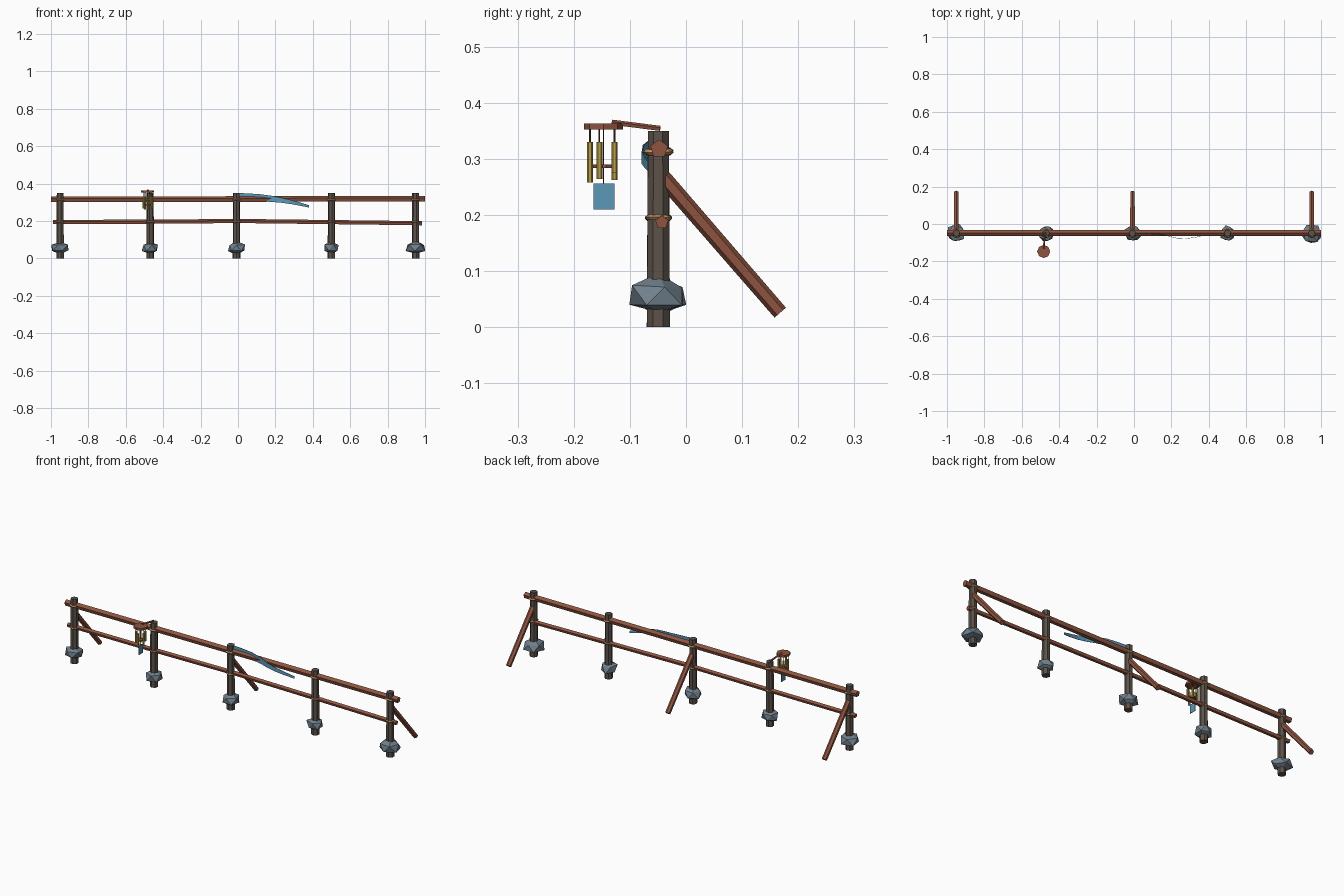
import bpy, bmesh, math, random
from mathutils import Vector, Matrix

if "Cube" in bpy.data.objects:
    bpy.data.objects.remove(bpy.data.objects["Cube"])

random.seed(4)


def mat(name, r, g, b):
    m = bpy.data.materials.new(name)
    lin = [(c / 255 / 12.92) if c < 11 else ((c / 255 + 0.055) / 1.055) ** 2.4 for c in (r, g, b)]
    m.diffuse_color = (*lin, 1)
    m.use_nodes = True
    m.node_tree.nodes["Principled BSDF"].inputs["Base Color"].default_value = m.diffuse_color
    return m


POST = mat("weathered wood", 92, 82, 74)
RAIL = mat("red brown wood", 142, 84, 64)
ROCK = mat("slate stone", 112, 128, 140)
ROPE = mat("tan rope", 192, 146, 96)
BRASS = mat("brass", 184, 160, 72)
CLOTH = mat("blue cloth", 92, 152, 184)
CORD = mat("dark cord", 90, 62, 48)


def finish(name, bm, material):
    bmesh.ops.recalc_face_normals(bm, faces=bm.faces)
    me = bpy.data.meshes.new(name)
    bm.to_mesh(me)
    bm.free()
    me.materials.append(material)
    ob = bpy.data.objects.new(name, me)
    bpy.context.collection.objects.link(ob)
    return ob


def rod(name, a, b, r1, r2, sides, material, turn=0.0):
    """Flat-sided rod from point a to point b."""
    a, b = Vector(a), Vector(b)
    d = b - a
    bm = bmesh.new()
    m = (Matrix.Translation((a + b) / 2) @ d.to_track_quat('Z', 'Y').to_matrix().to_4x4()
         @ Matrix.Rotation(turn, 4, 'Z'))
    bmesh.ops.create_cone(bm, cap_ends=True, segments=sides, radius1=r1, radius2=r2,
                          depth=d.length, matrix=m)
    return finish(name, bm, material)


def poly_rail(name, pts, radius, sides=5):
    """Rail along x, one pentagon section per point."""
    bm = bmesh.new()
    rings = []
    for x, y, z in pts:
        rings.append([bm.verts.new((x, y + radius * math.sin(k * math.tau / sides),
                                    z + radius * math.cos(k * math.tau / sides)))
                      for k in range(sides)])
    for p, q in zip(rings, rings[1:]):
        for k in range(sides):
            n = (k + 1) % sides
            bm.faces.new((p[k], p[n], q[n], q[k]))
    bm.faces.new(rings[0])
    bm.faces.new(rings[-1])
    return finish(name, bm, RAIL)


def lashing(name, x, y, z, major, minor):
    bpy.ops.mesh.primitive_torus_add(location=(x, y, z), major_segments=8, minor_segments=4,
                                     major_radius=major, minor_radius=minor,
                                     rotation=(random.uniform(-.1, .1), random.uniform(-.1, .1), 0))
    ob = bpy.context.object
    ob.name = name
    ob.data.materials.append(ROPE)


def rock(name, x, y, z, r):
    bm = bmesh.new()
    bmesh.ops.create_icosphere(bm, subdivisions=1, radius=1)
    spin = Matrix.Rotation(random.uniform(0, 6), 3, 'Z')
    for v in bm.verts:
        p = spin @ v.co * random.uniform(0.88, 1.18)
        v.co = (x + p.x * r, y + p.y * r, z + p.z * 0.034)
    finish(name, bm, ROCK)


# posts with stone footings and rope lashings
POSTS = [(-0.95, 0.052), (-0.47, 0.044), (-0.008, 0.048), (0.5, 0.044), (0.95, 0.053)]
Y = -0.049
for i, (x, r) in enumerate(POSTS):
    rod(f"post_{i}", (x, Y, 0), (x, Y, 0.35), 0.021, 0.019, 7, POST, random.uniform(0, 1))
    rock(f"footing_stone_{i}", x, Y, 0.057, r)
    lashing(f"upper_lashing_{i}", x, Y, 0.313, 0.0215, 0.0055)
    lashing(f"lower_lashing_{i}", x, Y, 0.195, 0.020, 0.0045)

# rails
poly_rail("top_rail", [(-1, -0.048, 0.314), (0, -0.048, 0.316), (1, -0.048, 0.318)], 0.0165)
poly_rail("lower_rail", [(-0.99, -0.045, 0.194), (-0.47, -0.045, 0.195), (0, -0.045, 0.199),
                         (0.5, -0.044, 0.193), (0.985, -0.043, 0.187)], 0.0122)

# rear braces
for i in (0, 2, 4):
    x = POSTS[i][0]
    rod(f"brace_{i}", (x, -0.04, 0.266), (x, 0.168, 0.026), 0.0145, 0.0135, 6, RAIL)

# wind chime arm, hanging disc and clapper
cx, cy = -0.483, -0.147
rod("chime_arm", (-0.475, -0.046, 0.354), (cx, -0.132, 0.365), 0.005, 0.005, 5, RAIL)
rod("chime_disc", (cx, cy, 0.352), (cx, cy, 0.363), 0.035, 0.035, 8, RAIL)
rod("chime_clapper", (cx, cy, 0.284), (cx, cy, 0.290), 0.019, 0.019, 7, RAIL)
rod("clapper_cord", (cx, cy, 0.25), (cx, cy, 0.354), 0.0012, 0.0012, 4, CORD)

# chime tubes on cords
for k, length in enumerate((0.072, 0.066, 0.055, 0.068, 0.062)):
    a = math.tau * k / 5 - math.pi / 2
    x, y = cx + 0.024 * math.cos(a), cy + 0.024 * math.sin(a)
    rod(f"chime_tube_{k}", (x, y, 0.33 - length), (x, y, 0.33), 0.0053, 0.0053, 6, BRASS)
    rod(f"tube_cord_{k}", (x, y, 0.328), (x, y, 0.354), 0.0015, 0.0015, 4, CORD)

# chime wind sail
bm = bmesh.new()
bmesh.ops.create_cube(bm, size=1, matrix=Matrix.Translation((cx, cy + 0.001, 0.233))
                      @ Matrix.Diagonal((0.003, 0.038, 0.047, 1)))
finish("chime_sail", bm, CLOTH)

# cloth streamer tied at the middle post: x, y, top z, bottom z
PATH = [(0.0, -0.050, 0.350, 0.305), (0.06, -0.050, 0.347, 0.306), (0.12, -0.052, 0.343, 0.305),
        (0.18, -0.063, 0.335, 0.302), (0.23, -0.076, 0.325, 0.298), (0.28, -0.078, 0.313, 0.291),
        (0.33, -0.071, 0.300, 0.282), (0.38, -0.058, 0.284, 0.272)]
bm = bmesh.new()
prev = None
for x, y, top, low in PATH:
    cur = [bm.verts.new(p) for p in ((x, y - 0.001, top), (x, y + 0.001, top),
                                     (x, y + 0.001, low), (x, y - 0.001, low))]
    if prev:
        for k in range(4):
            n = (k + 1) % 4
            bm.faces.new((prev[k], prev[n], cur[n], cur[k]))
    else:
        bm.faces.new(cur)
    prev = cur
bm.faces.new(prev)
finish("cloth_streamer", bm, CLOTH)
